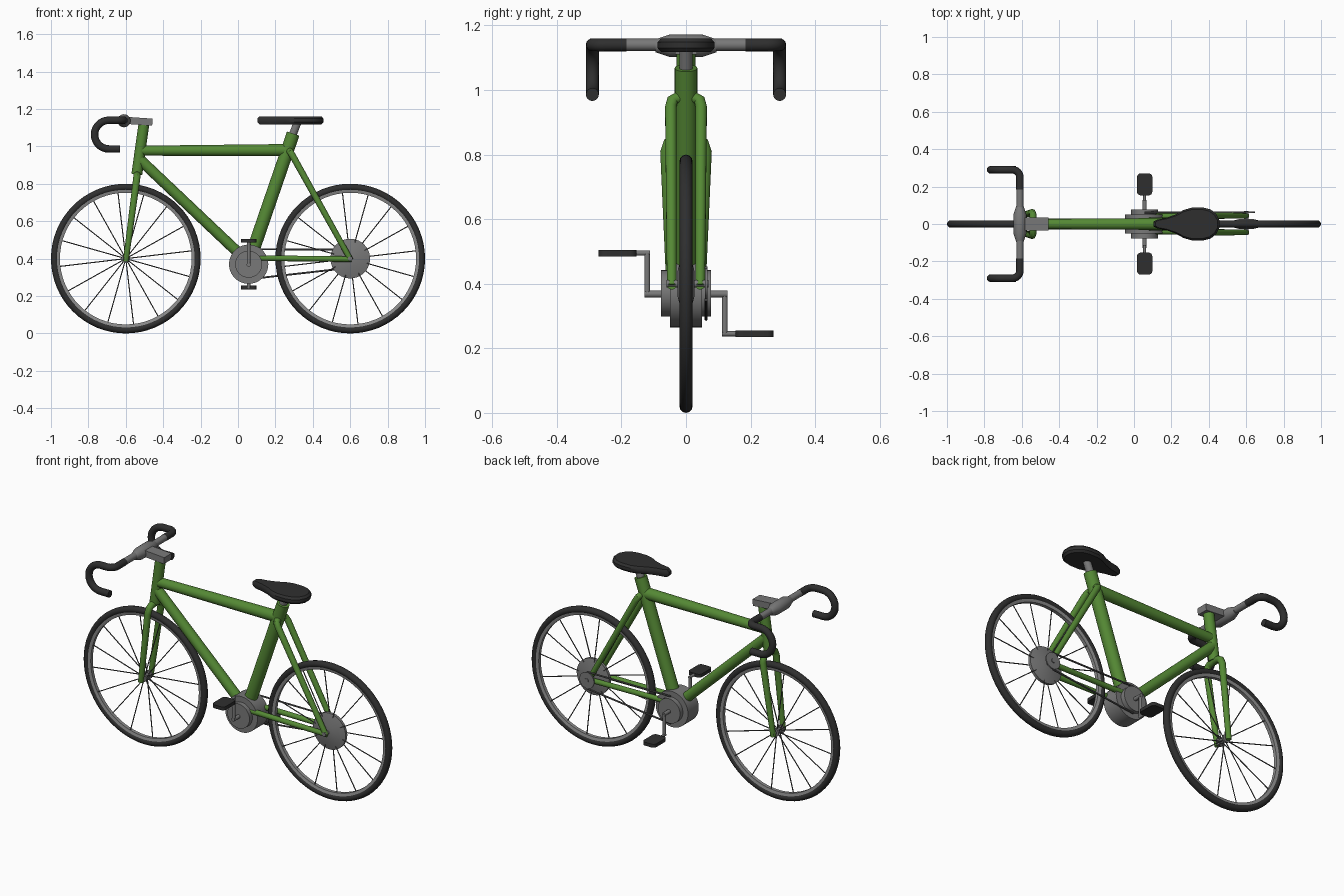
import bpy, bmesh, math
from mathutils import Vector, Matrix

if "Cube" in bpy.data.objects:
    bpy.data.objects.remove(bpy.data.objects["Cube"])

def mat(name, c):
    m = bpy.data.materials.new(name)
    m.diffuse_color = (*c, 1)
    m.use_nodes = True
    m.node_tree.nodes["Principled BSDF"].inputs["Base Color"].default_value = m.diffuse_color
    return m

GREEN = mat("frame green", (0.09, 0.25, 0.035))
GREY = mat("metal grey", (0.19, 0.19, 0.19))
RIM = mat("rim grey", (0.26, 0.26, 0.26))
SPOKE = mat("spoke grey", (0.1, 0.1, 0.1))
DARK = mat("rubber black", (0.028, 0.028, 0.028))


def add(name, bm, m, smooth=True):
    bmesh.ops.recalc_face_normals(bm, faces=bm.faces)
    me = bpy.data.meshes.new(name)
    bm.to_mesh(me)
    bm.free()
    me.materials.append(m)
    ob = bpy.data.objects.new(name, me)
    bpy.context.collection.objects.link(ob)
    if smooth:
        bpy.ops.object.select_all(action='DESELECT')
        ob.select_set(True)
        bpy.context.view_layer.objects.active = ob
        bpy.ops.object.shade_smooth_by_angle(angle=math.radians(35))
    return ob


def tube(name, pts, radii, m, n=16):
    """Round tube along a path, one radius or one per point."""
    pts = [Vector(p) for p in pts]
    if not isinstance(radii, (list, tuple)):
        radii = [radii] * len(pts)
    bm = bmesh.new()
    rings, u = [], None
    for i, p in enumerate(pts):
        d = (pts[min(i + 1, len(pts) - 1)] - pts[max(i - 1, 0)]).normalized()
        if u is None:
            u = d.orthogonal()
        u = (u - d * u.dot(d)).normalized()
        v = d.cross(u)
        rings.append([bm.verts.new(p + radii[i] * (u * math.cos(a) + v * math.sin(a)))
                      for a in (2 * math.pi * k / n for k in range(n))])
    for a, b in zip(rings, rings[1:]):
        for k in range(n):
            bm.faces.new((a[k], a[(k + 1) % n], b[(k + 1) % n], b[k]))
    bm.faces.new(rings[0])
    bm.faces.new(rings[-1])
    return add(name, bm, m)


def lathe(name, x, z, profile, m, n=32, ring=False):
    """Turn (radius, y) points about an axis along y; ring joins last to first."""
    bm = bmesh.new()
    loops = [[bm.verts.new((x + r * math.cos(a), y, z + r * math.sin(a)))
              for a in (2 * math.pi * k / n for k in range(n))] for r, y in profile]
    pairs = list(zip(loops, loops[1:]))
    if ring:
        pairs.append((loops[-1], loops[0]))
    else:
        bm.faces.new(loops[0])
        bm.faces.new(loops[-1])
    for a, b in pairs:
        for k in range(n):
            bm.faces.new((a[k], a[(k + 1) % n], b[(k + 1) % n], b[k]))
    return add(name, bm, m)


def box(name, c, size, m, tilt=0, corner=0):
    bm = bmesh.new()
    bmesh.ops.create_cube(bm, size=1)
    bmesh.ops.scale(bm, vec=size, verts=bm.verts)
    if corner:
        up = [e for e in bm.edges if abs(e.verts[0].co.z - e.verts[1].co.z) > 1e-4]
        bmesh.ops.bevel(bm, geom=up, offset=corner, segments=4, affect='EDGES', profile=0.5)
    bmesh.ops.transform(bm, matrix=Matrix.Translation(c) @ Matrix.Rotation(tilt, 4, 'Y'), verts=bm.verts)
    return add(name, bm, m)


# Wheels: tyre, rim, spokes
for side, x in (("front", -0.6), ("rear", 0.6)):
    circle = [2 * math.pi * k / 12 for k in range(12)]
    lathe(side + "_tyre", x, 0.4, [(0.381 + 0.019 * math.cos(a), 0.02 * math.sin(a)) for a in circle],
          DARK, 64, True)
    lathe(side + "_rim", x, 0.4, [(0.352, -0.01), (0.373, -0.015), (0.373, 0.015), (0.352, 0.01)],
          RIM, 64, True)
    for k in range(16):
        a = 2 * math.pi * (k + 0.3) / 16
        y = 0.012 * (-1) ** k
        c, s = math.cos(a), math.sin(a)
        tube(side + "_spoke", [(x + 0.015 * c, y, 0.4 + 0.015 * s), (x + 0.36 * c, y * 0.4, 0.4 + 0.36 * s)],
             0.003, SPOKE, 6)

# Hubs and rear sprocket
lathe("front_hub", -0.6, 0.4, [(0.024, -0.03), (0.024, -0.02), (0.014, -0.018), (0.014, 0.018),
                               (0.024, 0.02), (0.024, 0.03)], GREY, 24)
lathe("front_axle", -0.6, 0.4, [(0.01, -0.058), (0.01, 0.058)], GREY, 16)
lathe("rear_hub_disc", 0.6, 0.4, [(0.04, -0.026), (0.106, -0.008), (0.106, 0.008), (0.04, 0.026)], GREY, 40)
lathe("rear_axle", 0.6, 0.4, [(0.012, -0.06), (0.012, 0.07)], GREY, 16)
lathe("rear_sprocket", 0.6, 0.4, [(0.047, 0.059), (0.047, 0.066)], GREY, 32)

# Main frame tubes
BB = (0.06, 0, 0.385)
tube("seat_tube", [BB, (0.295, 0, 1.068)], 0.035, GREEN, 24)
tube("top_tube", [(-0.52, 0, 0.977), (0.27, 0, 0.98)], [0.027, 0.033], GREEN, 20)
tube("down_tube", [(-0.525, 0, 0.93), (0.04, 0, 0.395)], 0.029, GREEN, 20)
tube("head_tube", [(-0.541, 0, 0.85), (-0.503, 0, 1.12)], 0.029, GREEN, 24)

# Fork blades and rear stays, one per side
for s, side in ((-1, "left"), (1, "right")):
    tube(side + "_fork_blade", [(-0.54, 0, 0.848), (-0.54, s * 0.035, 0.846), (-0.541, s * 0.052, 0.835),
                                (-0.544, s * 0.061, 0.81), (-0.6, s * 0.046, 0.385)],
         [0.019, 0.019, 0.019, 0.019, 0.015], GREEN)
    tube(side + "_seat_stay", [(0.275, 0, 0.975), (0.276, s * 0.028, 0.975), (0.281, s * 0.042, 0.968),
                               (0.293, s * 0.047, 0.948), (0.603, s * 0.044, 0.392)],
         [0.018, 0.018, 0.018, 0.018, 0.015], GREEN)
    tube(side + "_chain_stay", [(0.07, s * 0.04, 0.403), (0.608, s * 0.044, 0.397)], 0.015, GREEN)

# Seat post and seat
tube("seat_post", [(0.28, 0, 1.03), (0.317, 0, 1.125)], 0.021, GREY, 20)
half = [(0.103, 0.012), (0.12, 0.022), (0.17, 0.032), (0.22, 0.05), (0.265, 0.075), (0.31, 0.088),
        (0.37, 0.088), (0.41, 0.078), (0.44, 0.053), (0.457, 0.02)]
outline = half + [(x, -y) for x, y in reversed(half)]
bm = bmesh.new()
layers = []
for z, f in ((1.118, 0.88), (1.13, 1), (1.148, 1), (1.16, 0.88)):
    layers.append([bm.verts.new((0.29 + (x - 0.29) * (0.5 + f / 2), y * f, z)) for x, y in outline])
count = len(outline)
for a, b in zip(layers, layers[1:]):
    for k in range(count):
        bm.faces.new((a[k], a[(k + 1) % count], b[(k + 1) % count], b[k]))
bm.faces.new(layers[0])
bm.faces.new(layers[-1])
add("seat", bm, DARK)

# Stem, clamp and drop handlebar
box("stem", (-0.525, 0, 1.134), (0.135, 0.068, 0.038), GREY, 0.07)
lathe("bar_clamp", -0.61, 1.137, [(0.02, -0.095), (0.035, -0.05), (0.035, 0.05), (0.02, 0.095)], GREY, 24)
tube("bar_middle", [(-0.61, -0.19, 1.14), (-0.61, 0.19, 1.14)], 0.019, GREY)
for s, side in ((-1, "left"), (1, "right")):
    path = [(-0.61, s * 0.185, 1.14)]
    path += [(-0.65 + 0.04 * math.cos(a), s * (0.25 + 0.04 * math.sin(a)), 1.14)
             for a in (math.pi / 2 * k / 6 for k in range(7))]
    path += [(-0.69 - 0.077 * math.sin(a), s * 0.29, 1.063 + 0.077 * math.cos(a))
             for a in (math.pi * k / 14 for k in range(15))]
    path.append((-0.63, s * 0.29, 0.986))
    tube(side + "_grip", path, 0.02, DARK)

# Crank drum, arms and pedals
CX, CZ = 0.057, 0.37
lathe("crank_drum", CX, CZ, [(0.072, -0.077), (0.072, -0.05), (0.105, -0.05), (0.105, 0.05),
                             (0.072, 0.05), (0.072, 0.077)], GREY, 40)
for s, side in ((-1, "left"), (1, "right")):
    end = CZ - s * 0.125
    tube(side + "_crank_axle", [(CX, s * 0.07, CZ - 0.002), (CX, s * 0.128, CZ - 0.002)], 0.011, GREY)
    tube(side + "_crank_arm", [(CX, s * 0.12, CZ), (CX, s * 0.12, end)], 0.009, GREY)
    tube(side + "_pedal_axle", [(CX, s * 0.112, end), (CX, s * 0.2, end)], 0.008, GREY)
    box(side + "_pedal", (CX, s * 0.212, end), (0.082, 0.118, 0.02), DARK, 0, 0.02)

# Chain runs
tube("upper_chain", [(CX, 0.062, CZ + 0.08), (0.6, 0.062, 0.449)], 0.005, SPOKE, 8)
tube("lower_chain", [(CX, 0.062, CZ - 0.08), (0.6, 0.062, 0.351)], 0.005, SPOKE, 8)
